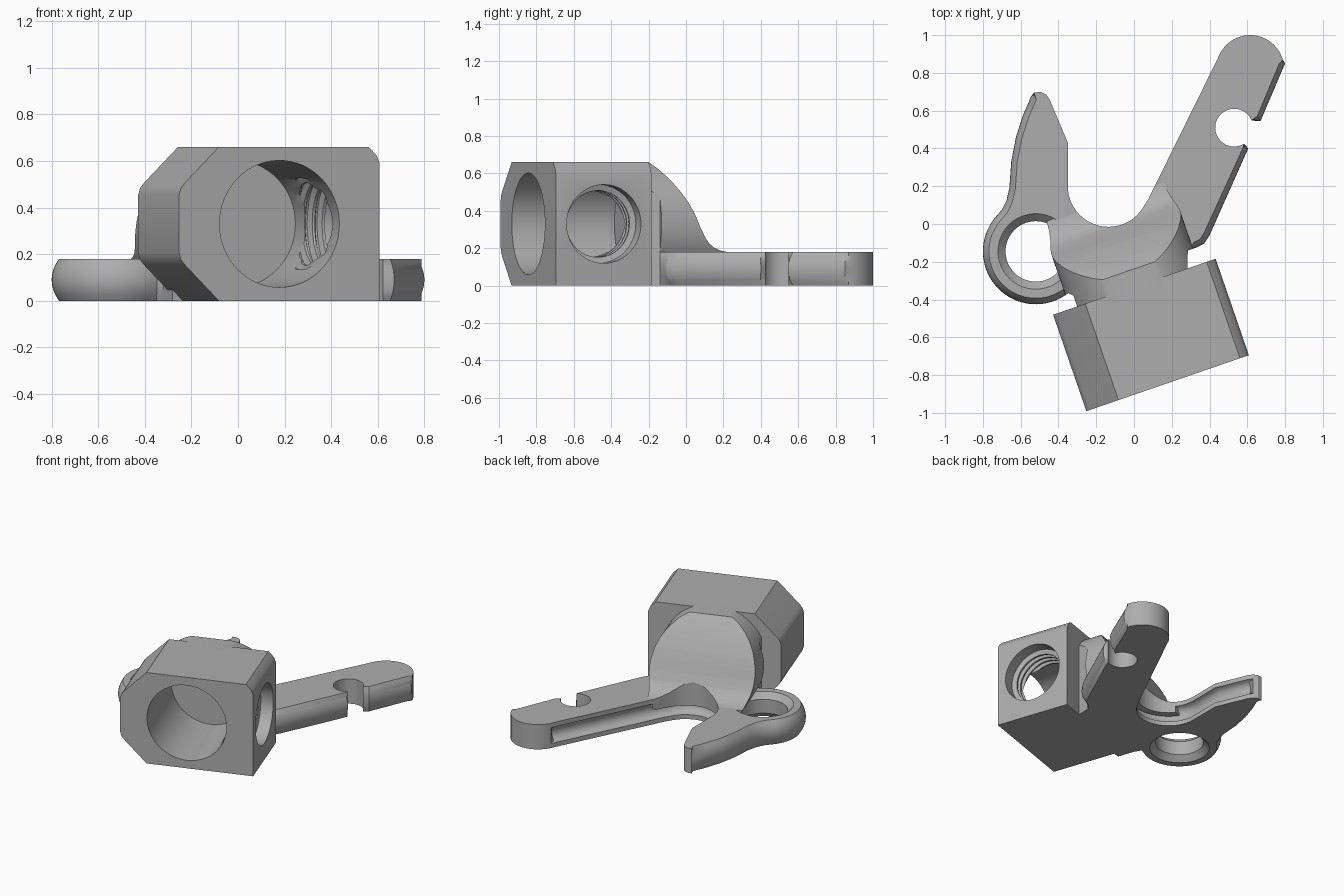
import bpy, bmesh, math
from mathutils import Vector, Matrix

if "Cube" in bpy.data.objects:
    bpy.data.objects.remove(bpy.data.objects["Cube"])

grey = bpy.data.materials.new("warm_grey")
grey.diffuse_color = (0.42, 0.42, 0.42, 1)
grey.use_nodes = True
grey.node_tree.nodes["Principled BSDF"].inputs["Base Color"].default_value = grey.diffuse_color
T = 0.18                                   # plate thickness
# block frame: local x across, local y towards the back, z up
FRAME = Matrix.Translation((0.09, -0.5875, 0)) @ Matrix.Rotation(math.radians(19), 4, 'Z')
BACK = 0.27


def make(name, loops, matrix=Matrix()):
    """Closed solid from a stack of equal-length loops."""
    bm = bmesh.new()
    rings = [[bm.verts.new(p) for p in loop] for loop in loops]
    n = len(rings[0])
    for a, b in zip(rings, rings[1:]):
        for i in range(n):
            j = (i + 1) % n
            bm.faces.new((a[i], a[j], b[j], b[i]))
    bm.faces.new(rings[0][::-1])
    bm.faces.new(rings[-1])
    bmesh.ops.recalc_face_normals(bm, faces=bm.faces)
    mesh = bpy.data.meshes.new(name)
    bm.to_mesh(mesh)
    bm.free()
    ob = bpy.data.objects.new(name, mesh)
    ob.matrix_world = matrix
    bpy.context.collection.objects.link(ob)
    mesh.materials.append(grey)
    return ob


def lathe(name, profile, matrix, n=64):
    """Turned solid about local z from (radius, z) pairs."""
    return make(name, [[(r * math.cos(2 * math.pi * i / n), r * math.sin(2 * math.pi * i / n), z)
                        for i in range(n)] for r, z in profile], matrix)


def boolean(ob, cutter, operation='DIFFERENCE'):
    bpy.context.view_layer.update()
    mod = ob.modifiers.new("cut", 'BOOLEAN')
    mod.object, mod.operation, mod.solver = cutter, operation, 'EXACT'
    bpy.context.view_layer.objects.active = ob
    bpy.ops.object.modifier_apply(modifier=mod.name)


def arc(cx, cy, r, a0, a1, n):
    return [(cx + r * math.cos(math.radians(a0 + (a1 - a0) * i / n)),
             cy + r * math.sin(math.radians(a0 + (a1 - a0) * i / n))) for i in range(n + 1)]


# plate outline, counter-clockwise, each run tagged with its edge shape
runs = [
    ("plain", [(0.28, -0.32), (0.285, -0.14)]),
    ("bulge", [(0.33, -0.125), (0.37, -0.105), (0.40, -0.06), (0.605, 0.40)]),
    ("plain", arc(0.53, 0.51, 0.10, -58, -338, 28)),             # round side notch
    ("bulge", [(0.67, 0.545), (0.80, 0.85)]),
    ("plain", arc(0.615, 0.82, 0.18, 16, 154, 18)),              # arm tip
    ("groove", [(0.44, 0.87), (0.075, 0.13)] + arc(-0.135, 0.2, 0.215, -27, -180, 24)),
    ("groove", [(-0.35, 0.43), (-0.445, 0.655)]),
    ("plain", [(-0.465, 0.685), (-0.495, 0.70), (-0.53, 0.695)]),  # finger tip
    ("bulge", [(-0.545, 0.675), (-0.59, 0.57), (-0.625, 0.46), (-0.65, 0.33), (-0.66, 0.19),
               (-0.675, 0.125), (-0.70, 0.075)]),
    ("bulge", arc(-0.52, -0.145, 0.28, 140, 308, 32)),           # ring
    ("plain", [(-0.32, -0.38), (-0.28, -0.50)]),
]
outline = [(Vector(p), tag) for tag, pts in runs for p in pts]


def edge_offset(tag, s):
    """Sideways shift at height fraction s."""
    if tag == "bulge":
        return -0.032 * (2 * s - 1) ** 2
    if tag == "groove":
        return -0.05 * max(0, 1 - ((s - 0.5) / 0.32) ** 2) ** 0.5
    return 0


def plate_loop(s):
    loop, n = [], len(outline)
    for i, (p, tag) in enumerate(outline):
        a = (p - outline[i - 1][0]).normalized()
        b = (outline[(i + 1) % n][0] - p).normalized()
        d = (a + b).normalized()
        q = p + Vector((d.y, -d.x)) * edge_offset(tag, s)
        loop.append((q.x, q.y, s * T))
    return loop


plate = make("arm_plate", [plate_loop(s) for s in
                           (0, 0.1, 0.18, 0.21, 0.28, 0.38, 0.5, 0.62, 0.72, 0.79, 0.82, 0.9, 1)])

# eye with countersunk rims through the ring
eye = lathe("eye_cutter", [(0.23, -0.03), (0.2, 0), (0.16, 0.04), (0.16, 0.14), (0.2, T), (0.23, T + 0.03)],
            Matrix.Translation((-0.52, -0.145, 0)))
boolean(plate, eye)

# clamp block with large left chamfers and a small upper right chamfer
section = [(-0.275, 0), (0.455, 0), (0.455, 0.59), (0.44, 0.625), (0.405, 0.66), (-0.275, 0.66),
           (-0.43, 0.505), (-0.447, 0.483), (-0.455, 0.455), (-0.455, 0.205), (-0.447, 0.177), (-0.43, 0.155)]
block = make("clamp_block", [[(x, y, z) for x, z in section] for y in (-BACK, BACK)], FRAME)

# neck: round boss cut by a sweeping side profile, trimmed to the plate
ALONG = FRAME @ Matrix.Translation((0, 0, 0.33)) @ Matrix.Rotation(-math.pi / 2, 4, 'X')
neck = lathe("neck", [(0.36, 0.22), (0.36, 0.85)], ALONG, 96)
side = [(0.18, 0), (0.18, 0.66)] + [(BACK + t, z) for t, z in (
    (0.09, 0.66), (0.125, 0.62), (0.165, 0.57), (0.2, 0.52), (0.245, 0.45), (0.28, 0.38), (0.31, 0.31),
    (0.34, 0.255), (0.365, 0.225), (0.395, 0.203), (0.43, 0.188), (0.48, 0.178), (0.48, 0))]
sweep = make("neck_profile_cutter", [[(x, y, z) for y, z in side] for x in (-0.6, 0.6)], FRAME)
boolean(neck, sweep, 'INTERSECT')
prism = make("outline_cutter", [[(p.x, p.y, z) for p, tag in outline] for z in (0.1, 1)])
boolean(neck, prism, 'INTERSECT')

# blind front bore
bore = lathe("bore_cutter", [(0.272, -0.4), (0.272, BACK + 0.04)], ALONG)
for ob in (block, neck, plate):
    boolean(ob, bore)

# threaded side hole
thread = [(0.21, 0.6), (0.21, 0.37)]
for k in range(5):
    u = 0.36 - 0.045 * k
    thread += [(0.178, u), (0.178, u - 0.012), (0.207, u - 0.025), (0.207, u - 0.033)]
thread.append((0.178, 0.12))
hole = lathe("thread_cutter", thread, FRAME @ Matrix.Translation((0, 0, 0.33)) @ Matrix.Rotation(math.pi / 2, 4, 'Y'))
boolean(block, hole)

for cutter in (eye, sweep, prism, bore, hole):
    bpy.data.objects.remove(cutter)
for ob in (plate, block, neck):
    bpy.ops.object.select_all(action='DESELECT')
    ob.select_set(True)
    bpy.context.view_layer.objects.active = ob
    bpy.ops.object.shade_smooth_by_angle(angle=math.radians(28))
